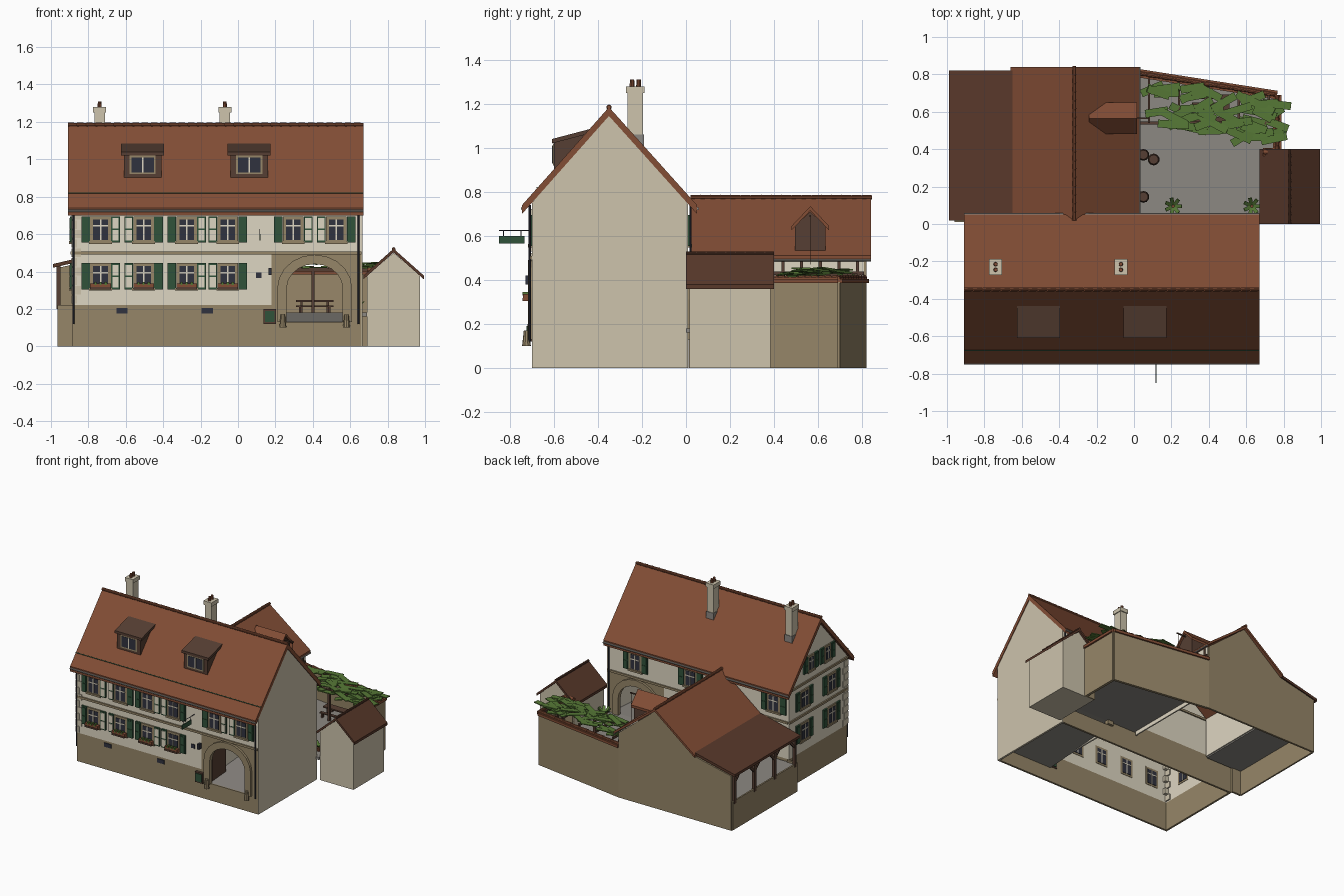
import bpy, bmesh, math, random
from mathutils import Matrix, Vector

if "Cube" in bpy.data.objects:
    bpy.data.objects.remove(bpy.data.objects["Cube"], do_unlink=True)
random.seed(4)


def material(name, *rgb):
    linear = [((c / 255 + .055) / 1.055) ** 2.4 for c in rgb] + [1]
    m = bpy.data.materials.new(name)
    m.use_nodes = True
    m.diffuse_color = linear
    m.node_tree.nodes["Principled BSDF"].inputs["Base Color"].default_value = linear
    return m


ROOF = material("red_tile", 130, 77, 53)
DARK = material("brown_tile", 88, 56, 42)
CREAM = material("cream_plaster", 222, 214, 194)
PLASTER = material("grey_plaster", 205, 195, 172)
TAN = material("tan_masonry", 150, 134, 104)
WOOD = material("dark_wood", 86, 63, 51)
GREEN = material("shutter_green", 48, 82, 58)
LEAF = material("leaf_green", 86, 120, 54)
GLASS = material("dark_glass", 48, 50, 62)
GREY = material("grey_paving", 140, 136, 130)


def finish(name, bm, mats, matrix=Matrix()):
    bmesh.ops.recalc_face_normals(bm, faces=bm.faces[:])
    mesh = bpy.data.meshes.new(name)
    bm.to_mesh(mesh)
    bm.free()
    for m in mats:
        mesh.materials.append(m)
    ob = bpy.data.objects.new(name, mesh)
    ob.matrix_world = matrix
    bpy.context.collection.objects.link(ob)
    return ob


def prism(name, points, axis, low, high, mat):
    """Extrude a flat outline along an axis."""
    place = {"x": lambda a, b: (low, a, b), "y": lambda a, b: (a, low, b), "z": lambda a, b: (a, b, low)}[axis]
    bm = bmesh.new()
    face = bm.faces.new([bm.verts.new(place(*p)) for p in points])
    extruded = bmesh.ops.extrude_face_region(bm, geom=[face])["geom"]
    move = Vector([(high - low) * (axis == k) for k in "xyz"])
    bmesh.ops.translate(bm, vec=move, verts=[v for v in extruded if isinstance(v, bmesh.types.BMVert)])
    return finish(name, bm, [mat])


def boxes(name, parts, matrix=Matrix()):
    """One object from (material, x range, y range, z range) boxes."""
    bm, mats = bmesh.new(), []
    for mat, *ranges in parts:
        if mat not in mats:
            mats.append(mat)
        middle = Matrix.Translation([(a + b) / 2 for a, b in ranges])
        size = Matrix.Diagonal([b - a for a, b in ranges] + [1])
        for v in bmesh.ops.create_cube(bm, size=1, matrix=middle @ size)["verts"]:
            for f in v.link_faces:
                f.material_index = mats.index(mat)
    return finish(name, bm, mats, matrix)


def around(middle, half):
    return middle - half, middle + half


def beam(name, start, end, width, height, mat):
    """Rectangular bar centred on a line."""
    start, end = Vector(start), Vector(end)
    turn = (end - start).to_track_quat("X", "Z").to_matrix().to_4x4()
    ranges = [around(0, size / 2) for size in ((end - start).length, width, height)]
    return boxes(name, [(mat, *ranges)], Matrix.Translation((start + end) / 2) @ turn)


def rod(name, start, end, radius, mat, taper=1, count=1):
    """Row of round, tapered pieces along a line."""
    start, end = Vector(start), Vector(end)
    bm, step = bmesh.new(), (end - start) / count
    turn = step.to_track_quat("Z", "Y").to_matrix().to_4x4()
    for i in range(count):
        bmesh.ops.create_cone(bm, cap_ends=True, segments=10, radius1=radius, radius2=radius * taper, depth=step.length,
                              matrix=Matrix.Translation(start + step * (i + .5)) @ turn)
    ob = finish(name, bm, [mat])
    bpy.ops.object.select_all(action="DESELECT")
    ob.select_set(True)
    bpy.context.view_layer.objects.active = ob
    bpy.ops.object.shade_smooth_by_angle()


def roof(name, line, axis, low, high, mat, thick=.02):
    prism(name, line + [(a, b - thick) for a, b in reversed(line)], axis, low, high, mat)


# Main house walls, front and back, each with an arched gateway
LEFT, RIGHT, FRONT, BACK, RIDGE_Y = -.88, .66, -.7, .01, -.35
BASE, STOREY, EAVE, RIDGE, SILL = .22, .5, .74, 1.185, .13
GATE, GATE_HALF, SPRING, PIER = .41, .15, .31, .18


def arc(grow, start, end, steps=10):
    angles = [math.radians(start + (end - start) * i / steps) for i in range(steps + 1)]
    return [(GATE + (GATE_HALF + grow) * math.cos(a), SPRING + (SILL + grow) * math.sin(a)) for a in angles]


jamb_a, jamb_b = around(GATE, GATE_HALF)
for side, y, out in (("front", FRONT, -1), ("back", BACK, 1)):
    wall, trim, band = (sorted((y - out * .015, y + out * d)) for d in (0, .018, .01))
    prism(side + "_base_long", [(LEFT, 0), (jamb_a, 0)] + arc(0, 180, 90)
          + [(GATE, STOREY), (PIER, STOREY), (PIER, BASE), (LEFT, BASE)], "y", *wall, TAN)
    prism(side + "_base_short", [(RIGHT, 0), (RIGHT, STOREY), (GATE, STOREY)] + arc(0, 90, 0) + [(jamb_b, 0)], "y", *wall, TAN)
    boxes(side + "_plaster", [(CREAM, (LEFT, PIER), wall, (BASE, EAVE)), (CREAM, (PIER, RIGHT), wall, (STOREY, EAVE))])
    boxes(side + "_threshold", [(TAN, (jamb_a, jamb_b), wall, (0, SILL))])
    foot_a, foot_b = around(GATE, GATE_HALF + .05)
    ring = [(foot_b, SILL)] + arc(.05, 0, 180) + [(foot_a, SILL), (jamb_a, SILL)] + arc(0, 180, 0) + [(jamb_b, SILL)]
    prism(side + "_arch", ring, "y", *trim, TAN)
    boxes(side + "_string_course", [(TAN, (LEFT, RIGHT), band, around(STOREY, .008))])

depth = (FRONT, BACK)
peak = [(BACK, EAVE + .01), (RIDGE_Y, RIDGE - .03), (FRONT, EAVE + .01)]
prism("right_gable", [(FRONT, 0), (BACK, 0)] + peak, "x", RIGHT - .01, RIGHT + .005, PLASTER)
boxes("left_base", [(TAN, (LEFT - .005, LEFT + .01), depth, (0, BASE))])
prism("left_gable", [(FRONT, BASE), (BACK, BASE)] + peak, "x", LEFT - .005, LEFT + .01, CREAM)
boxes("left_string_courses", [(TAN, (LEFT - .015, LEFT), depth, around(z, .008)) for z in (STOREY, EAVE)])
boxes("corner_quoins", [(PLASTER, (LEFT - .01, LEFT + .02 + .02 * (i % 2)), (FRONT - .006, FRONT + .06 - .02 * (i % 2)),
      around(BASE + .03 + i / 20, .022)) for i in range(10)])

# Gateway passage, its floor rising to the courtyard
YARD = PIER
inside_a, inside_b = .19, .65
prism("passage_floor", [(FRONT + .01, SILL - .02), (BACK, YARD - .02), (BACK, YARD), (FRONT + .01, SILL)], "x", inside_a, inside_b, GREY)
inner = (FRONT + .015, 0)
boxes("passage_walls", [(CREAM, around(x, .006), inner, (SILL, STOREY)) for x in (inside_a, inside_b - .01)]
      + [(CREAM, (inside_a, inside_b), inner, (STOREY, STOREY + .01))])
for x in around(GATE, GATE_HALF + .02):
    boxes("open_door", [(WOOD, around(x, .006), around(-.58, .08), (SILL, .42))])
    rod("guard_stone", (x, FRONT - .025, .1), (x, FRONT - .025, .17), .02, TAN, taper=.6)

# Main roof
verge_a, verge_b = -.91, .67
roof("main_roof", [(FRONT - .045, EAVE), (RIDGE_Y, RIDGE), (BACK + .04, EAVE)], "x", verge_a, verge_b, ROOF, .04)
rod("main_ridge_tiles", (verge_a, RIDGE_Y, RIDGE), (verge_b, RIDGE_Y, RIDGE), .012, ROOF, taper=.8, count=32)
for y in (FRONT - .044, BACK + .042):
    rod("gutter", (verge_a, y, EAVE - .016), (verge_b, y, EAVE - .016), .007, GREY)
for x, y in ((LEFT, FRONT - .01), (RIGHT, FRONT - .01), (RIGHT, BACK + .01)):
    rod("downpipe", (x - .015 * (x > 0), y, .12), (x - .015 * (x > 0), y, EAVE), .005, GLASS)
rod("snow_guard", (verge_a, -.677, .82), (verge_b, -.677, .82), .003, GREEN)
for x in (-.74, -.07):
    y = -.23
    boxes("chimney", [(PLASTER, around(x, .028), around(y, .035), (1, 1.25)), (PLASTER, around(x, .034), around(y, .042), (1.25, 1.28)),
          (GREY, around(x, .032), around(y, .039), (.98, 1.06))])
    for pot_y in around(y, .015):
        rod("chimney_pot", (x, pot_y, 1.27), (x, pot_y, 1.31), .012, ROOF, taper=.8)

# Front roof dormers
for x in (-.51, .06):
    face = -.6
    prism("dormer_body", [(face, .88), (face, 1.03), (-.45, 1.07)], "x", *around(x, .1), WOOD)
    roof("dormer_roof", [(face - .01, 1.04), (-.42, 1.09)], "x", *around(x, .115), WOOD)
    boxes("dormer_window", [(TAN, around(x, .07), around(face, .004), around(.97, .05)),
          (GLASS, around(x, .06), around(face, .006), around(.97, .04)), (CREAM, around(x, .004), around(face, .008), around(.97, .04))])


# Windows: stone surround, glass, bars, shutters and optional flower box
def window(name, place, turn, width=.11, height=.14, flowers=False, pale=0):
    half, pane = width / 2, (.014, height - .016)
    glass = around(0, half - .016)
    parts = [(TAN, around(0, half), (-.01, .018), (0, height)), (TAN, around(0, half + .006), (-.018, 0), around(0, .007)),
             (GLASS, glass, (-.013, .021), pane), (CREAM, around(0, .004), (-.016, .023), pane),
             (CREAM, glass, (-.016, .023), around(height * .64, .004))]
    for side in (-1, 1):
        middle = side * (half + .025)
        parts.append((GREEN, around(middle, .023), (-.012, 0), (0, height)))
        parts += [(CREAM if side == pale else GREEN, around(middle, .017), (-.016, 0), around(height * k, height / 5)) for k in (.27, .73)]
    if flowers:
        parts += [(ROOF, around(0, half), (-.04, -.012), (0, .03)), (WOOD, around(0, half), (-.044, -.04), (0, .012))]
        parts += [(LEAF, around(half * k / 2, .006), (-.042, -.015), (.024, .04)) for k in (-1, 0, 1)]
    boxes(name, parts, Matrix.Translation(place) @ Matrix.Rotation(math.radians(turn), 4, "Z"))


LOWER, UPPER = .305, .555
for i, x in enumerate((-.735, -.505, -.275, -.055, .295, .525)):
    toward = 1 if i % 2 == 0 else -1
    window("front_upper_window", (x, FRONT, UPPER), 0, pale=toward)
    if x < PIER:
        window("front_lower_window", (x, FRONT, LOWER), 0, flowers=True, pale=toward)
for x in (.42, -.05, -.76):
    window("back_window", (x, BACK, UPPER), 180)
for y in (-.17, -.5):
    for z in (LOWER, UPPER):
        window("side_window", (LEFT - .005, y, z), -90)
for y in around(RIDGE_Y, .1):
    window("attic_window", (LEFT - .005, y, .81), -90, width=.08, height=.12)

# Front fittings
flat = around(FRONT, .006)
boxes("cellar_vents", [(GLASS, around(x, .03), flat, around(.19, .015)) for x in (-.62, -.165)])
boxes("notice_box", [(WOOD, around(.17, .033), around(FRONT, .02), around(.16, .04)), (GREEN, around(.17, .025), around(FRONT, .025), around(.16, .03))])
boxes("wall_plaques", [(GLASS, around(.11, .015), flat, around(.38, .015)), (GLASS, around(.17, .008), around(FRONT, .03), around(.4, .02))])
thin = around(.117, .001)
boxes("hanging_sign", [(GREEN, around(.117, .003), (-.85, -.735), (.565, .6)), (GLASS, thin, (-.85, FRONT), around(.625, .002))]
      + [(GLASS, thin, around(y, .002), (.6, .625)) for y in (-.83, -.75)])

# Rear wing with lean-to
WING_X, WING_EAVE, WING_RIDGE, START, END, OUTER, INNER = -.32, .51, .775, .02, .82, -.96, -.65
prism("wing_back_wall", [(0, 0), (0, WING_EAVE - .01), (WING_X, WING_RIDGE - .02), (INNER, WING_EAVE - .02), (OUTER, .42), (OUTER, 0)],
      "y", END - .015, END, TAN)
length = (START, END - .01)
boxes("wing_walls", [(CREAM, around(0, .005), length, (SILL, STOREY)), (CREAM, around(INNER, .008), length, (.2, STOREY))])
boxes("lean_to_parapet", [(TAN, around(OUTER, .006), length, (0, BASE)), (TAN, (OUTER, LEFT), around(START, .008), (0, BASE))])
boxes("lean_to_floor", [(GREY, (OUTER, INNER), length, (.19, .205))])
roof("wing_roof", [(.03, WING_EAVE), (WING_X, WING_RIDGE), (INNER - .01, WING_EAVE)], "y", START, END + .02, ROOF)
roof("lean_to_roof", [(INNER, WING_EAVE + .01), (-.99, .44)], "y", START, END, DARK)
rod("wing_ridge_tiles", (WING_X, START, WING_RIDGE), (WING_X, END + .025, WING_RIDGE), .012, ROOF, taper=.8, count=18)
rod("wing_gutter", (.03, .06, WING_EAVE - .02), (.03, END + .02, WING_EAVE - .02), .006, GREY)
for i in range(4):
    y = .05 + i * .245
    beam("lean_to_post", (OUTER, y, .2), (OUTER, y, .43), .022, .022, WOOD)
    for foot in around(y, .07):
        if START < foot < END:
            beam("lean_to_brace", (OUTER, y, .35), (OUTER, foot, .42), .014, .014, WOOD)
boxes("courtyard_timbers", [(WOOD, around(.007, .005), around(.1 + i * .085, .007), (YARD, STOREY)) for i in range(9)]
      + [(WOOD, around(.008, .006), length, around(.43, .008))])

# Hoist dormer on the wing
y = .565
low, high = around(y, .07)
prism("hoist_dormer", [(low, .53), (high, .53), (high, .645), (y, .71), (low, .645)], "x", -.2, 0, WOOD)
roof("hoist_dormer_roof", [(low - .015, .645), (y, .735), (high + .015, .645)], "x", -.24, .015, ROOF)
beam("hoist_beam", (0, y, .69), (.08, y, .69), .008, .008, WOOD)
rod("hoist_rope", (.07, y, .47), (.07, y, .69), .0015, WOOD)

# Small outbuilding
SHED_X, SHED_EAVE, SHED_END = .832, .378, .4
low, high = around(SHED_X, .142)
prism("outbuilding", [(low, 0), (high, 0), (high, SHED_EAVE), (SHED_X, STOREY), (low, SHED_EAVE)], "y", .015, SHED_END - .015, PLASTER)
roof("outbuilding_roof", [(low - .02, SHED_EAVE), (SHED_X, .522), (high + .02, SHED_EAVE)], "y", 0, SHED_END, DARK)
rod("outbuilding_ridge", (SHED_X, 0, .52), (SHED_X, SHED_END, .52), .01, DARK, taper=.8, count=9)

# Courtyard ground and boundary wall
corners = [(0, .81), (.765, .69), (.765, .385), (low, .385)]
prism("courtyard_ground", corners + [(low, 0), (0, 0)], "z", YARD - .02, YARD, GREY)
for a, b in zip(corners, corners[1:]):
    beam("boundary_wall", (*a, .195), (*b, .195), .02, .39, TAN)
    beam("wall_coping", (*a, .395), (*b, .395), .045, .02, ROOF)
    rod("coping_tiles", (*a, .408), (*b, .408), .014, ROOF, taper=.7, count=10)

# Pergola with vine leaves
TOP, y = .42, .54
for i in range(5):
    x = .08 + i * .16
    beam("pergola_rafter", (x, y, TOP), (x, .79 - x * .14, TOP), .012, .018, WOOD)
    if i % 2 == 0:
        beam("pergola_post", (x, y, YARD), (x, y, TOP), .016, .016, WOOD)
beam("pergola_beam", (.03, y, TOP - .01), (.75, y, TOP - .01), .016, .02, WOOD)
for i in range(54):
    x, angle = random.uniform(.09, .77), random.uniform(-.6, .6)
    middle = Vector((x, .665 - .15 * x + random.uniform(-.11, .11), TOP + random.uniform(0, .03)))
    reach = Vector((math.cos(angle), math.sin(angle), random.uniform(-.1, .1))) * random.uniform(.05, .085)
    beam("vine_leaf", middle - reach, middle + reach, .042, .006, LEAF)

# Courtyard furniture and planting
x, y = GATE, .62
boxes("table", [(WOOD, around(x, .1), around(y, .03), (.238, .248))] + [(WOOD, around(leg, .006), around(y, .02), (YARD, .24)) for leg in around(x, .07)])
for bench in around(y, .06):
    boxes("bench", [(WOOD, around(x, .1), around(bench, .012), (.21, .218))]
          + [(WOOD, around(leg, .005), around(bench, .012), (YARD, .21)) for leg in around(x, .08)])
for x, y in ((.05, .37), (.105, .345), (.05, .145)):
    rod("barrel_lower", (x, y, YARD), (x, y, BASE), .025, WOOD, taper=1.28)
    rod("barrel_upper", (x, y, BASE), (x, y, BASE + .04), .032, WOOD, taper=.78)
for x in (.21, .63):
    y = .095
    rod("plant_pot", (x, y, YARD), (x, y, YARD + .03), .018, ROOF, taper=1.4)
    for i in range(7):
        angle = i * math.tau / 7
        tip = (x + .045 * math.cos(angle), y + .045 * math.sin(angle), YARD + .06)
        beam("shrub_leaf", (x, y, YARD + .02), tip, .02, .005, LEAF)
